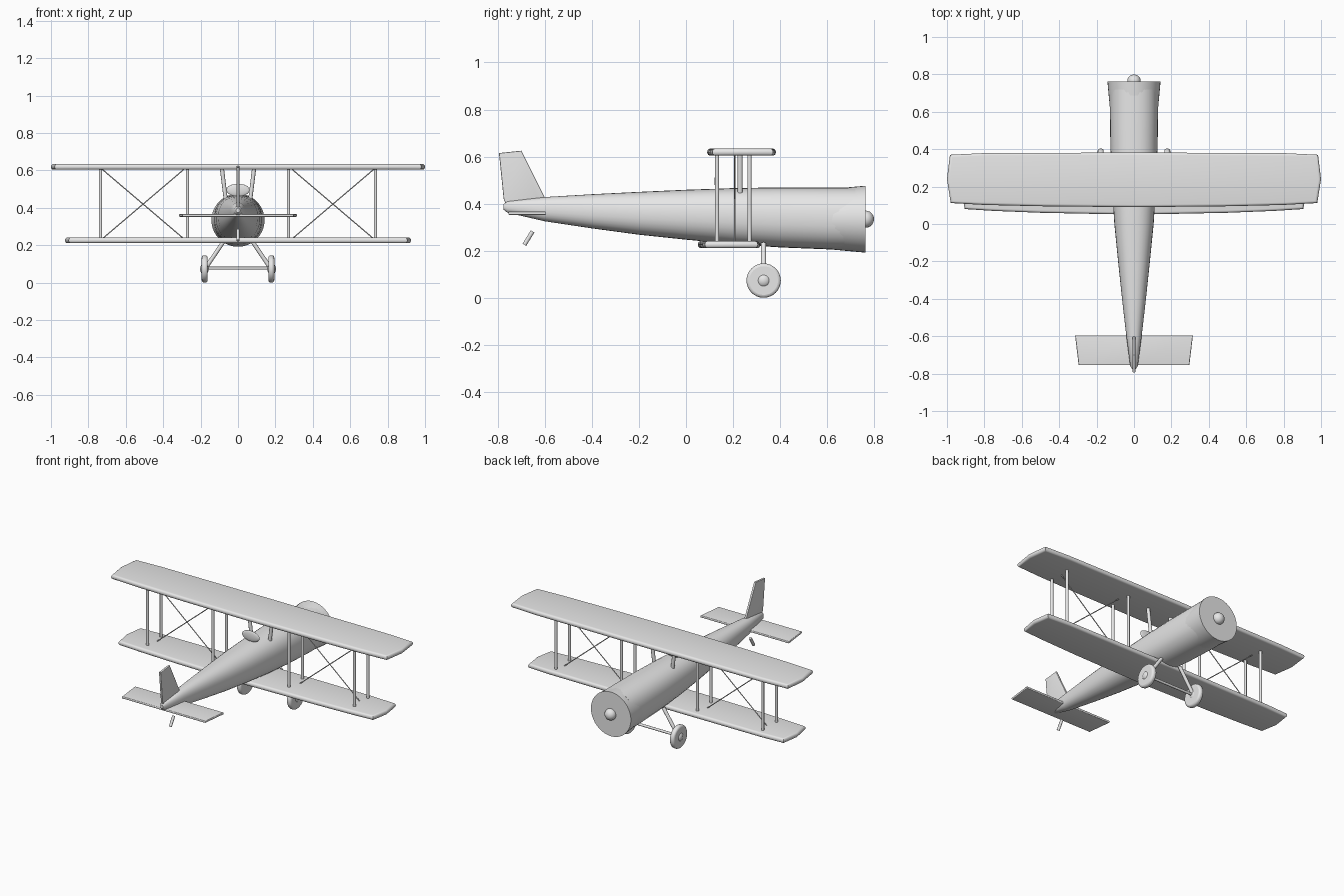
import bpy, bmesh, math
from mathutils import Vector

if "Cube" in bpy.data.objects:
    bpy.data.objects.remove(bpy.data.objects["Cube"])

grey = bpy.data.materials.new("light grey")
grey.diffuse_color = (0.8, 0.8, 0.8, 1)
grey.use_nodes = True
grey.node_tree.nodes["Principled BSDF"].inputs["Base Color"].default_value = grey.diffuse_color


def finish(name, bm, angle=35):
    bmesh.ops.recalc_face_normals(bm, faces=bm.faces)
    mesh = bpy.data.meshes.new(name)
    bm.to_mesh(mesh)
    bm.free()
    mesh.materials.append(grey)
    ob = bpy.data.objects.new(name, mesh)
    bpy.context.collection.objects.link(ob)
    bpy.ops.object.select_all(action='DESELECT')
    bpy.context.view_layer.objects.active = ob
    ob.select_set(True)
    bpy.ops.object.shade_smooth_by_angle(angle=math.radians(angle))
    return ob


def rod(name, a, b, r, r2=None, sides=12):
    """Round bar or cone from a to b."""
    a, b = Vector(a), Vector(b)
    bm = bmesh.new()
    bmesh.ops.create_cone(bm, cap_ends=True, segments=sides, radius1=r,
                          radius2=r if r2 is None else r2, depth=(b - a).length)
    bm.transform((b - a).to_track_quat('Z', 'Y').to_matrix().to_4x4())
    bmesh.ops.translate(bm, vec=(a + b) / 2, verts=bm.verts)
    return finish(name, bm, 40)


def ball(name, centre, radii):
    bm = bmesh.new()
    bmesh.ops.create_uvsphere(bm, u_segments=24, v_segments=14, radius=1)
    bmesh.ops.scale(bm, vec=radii, verts=bm.verts)
    bmesh.ops.translate(bm, vec=centre, verts=bm.verts)
    return finish(name, bm, 60)


def slab(name, points, offset, bevel=0):
    """Outline pushed by offset, with optional rounded rim."""
    bm = bmesh.new()
    face = bm.faces.new([bm.verts.new(p) for p in points])
    ext = bmesh.ops.extrude_face_region(bm, geom=[face])
    bmesh.ops.translate(bm, vec=offset,
                        verts=[v for v in ext["geom"] if isinstance(v, bmesh.types.BMVert)])
    bmesh.ops.recalc_face_normals(bm, faces=bm.faces)
    if bevel:
        n = Vector(offset).normalized()
        rim = [e for e in bm.edges if abs((e.verts[0].co - e.verts[1].co).dot(n)) < 1e-5]
        bmesh.ops.bevel(bm, geom=rim, offset=bevel, segments=4, profile=0.5, affect='EDGES')
    return finish(name, bm)


def mirrored_plan(half, z):
    return [(x, y, z) for x, y in half] + [(-x, y, z) for x, y in reversed(half) if x > 0]


# Fuselage: squarish oval sections (y, half width, top, bottom)
stations = [(-.775, .010, .398, .374), (-.76, .020, .410, .362), (-.60, .041, .428, .325),
            (-.40, .064, .440, .295), (-.20, .085, .450, .268), (0, .105, .459, .247),
            (.20, .118, .466, .228), (.40, .126, .469, .214), (.60, .129, .469, .206),
            (.72, .129, .469, .205)]
N, P = 32, 2 / 2.3
bm = bmesh.new()
rings = []
for y, w, top, bot in stations:
    ring = []
    for i in range(N):
        a = 2 * math.pi * i / N
        c, s = math.cos(a), math.sin(a)
        ring.append(bm.verts.new((w * math.copysign(abs(c) ** P, c), y,
                                  (top + bot) / 2 + (top - bot) / 2 * math.copysign(abs(s) ** P, s))))
    rings.append(ring)
for r1, r2 in zip(rings, rings[1:]):
    for i in range(N):
        bm.faces.new((r1[i], r1[(i + 1) % N], r2[(i + 1) % N], r2[i]))
bm.faces.new(rings[0])
bm.faces.new(rings[-1])
finish("fuselage", bm, 50)

# Flared engine cowl and spinner
cowl = rod("engine_cowl", (0, .62, .334), (0, .762, .334), .129, .142, 40)
cowl.data.shade_smooth()
ball("spinner", (0, .765, .334), (.036, .034, .036))

# Wings
upper = [(0, .09), (.5, .095), (.8, .102), (.98, .112), (1, .24), (.984, .37), (.8, .379), (0, .382)]
lower = [(0, .05), (.5, .06), (.75, .07), (.905, .08), (.925, .19), (.908, .305), (.75, .313), (0, .316)]
slab("upper_wing", mirrored_plan(upper, .604), (0, 0, .03), .0135)
slab("lower_wing", mirrored_plan(lower, .211), (0, 0, .03), .0135)

# Tail surfaces
slab("tailplane", mirrored_plan([(0, -.755), (.296, -.755), (.315, -.595), (0, -.595)], .352),
     (0, 0, .014), .005)
slab("fin", [(-.007, y, z) for y, z in
             [(-.597, .42), (-.70, .625), (-.795, .615), (-.775, .42), (-.765, .395), (-.62, .395)]],
     (.014, 0, 0), .004)
rod("tail_skid", (0, -.687, .225), (0, -.652, .282), .009)

# Windscreen ahead of the cockpit
ball("windscreen", (0, .13, .495), (.062, .009, .034))

for s, side in ((-1, "left"), (1, "right")):
    # Wing struts in pairs, with crossed bracing wires between them
    for x, place in ((.27, "inner"), (.735, "outer")):
        for y, row in ((.132, "rear"), (.27, "front")):
            rod(f"{side}_{place}_{row}_strut", (s * x, y, .225), (s * x, y, .615), .009)
    rod(f"{side}_wire_a", (s * .29, .207, .235), (s * .725, .207, .605), .003, sides=6)
    rod(f"{side}_wire_b", (s * .725, .207, .235), (s * .29, .207, .605), .003, sides=6)
    # Short struts from fuselage to upper wing
    rod(f"{side}_cabane_strut", (s * .065, .23, .44), (s * .086, .23, .61), .011)
    # Landing gear
    rod(f"{side}_gear_leg", (s * .07, .33, .23), (s * .172, .33, .08), .011)
    wheel = rod(f"{side}_tyre", (s * .162, .33, .073), (s * .194, .33, .073), .073, sides=32)
    bevel = wheel.modifiers.new("round_edge", 'BEVEL')
    bevel.width, bevel.segments = .012, 3
    bevel.limit_method = 'ANGLE'
    ball(f"{side}_hub", (s * .18, .33, .073), (.023, .03, .03))
rod("axle", (-.17, .33, .077), (.17, .33, .077), .008)
